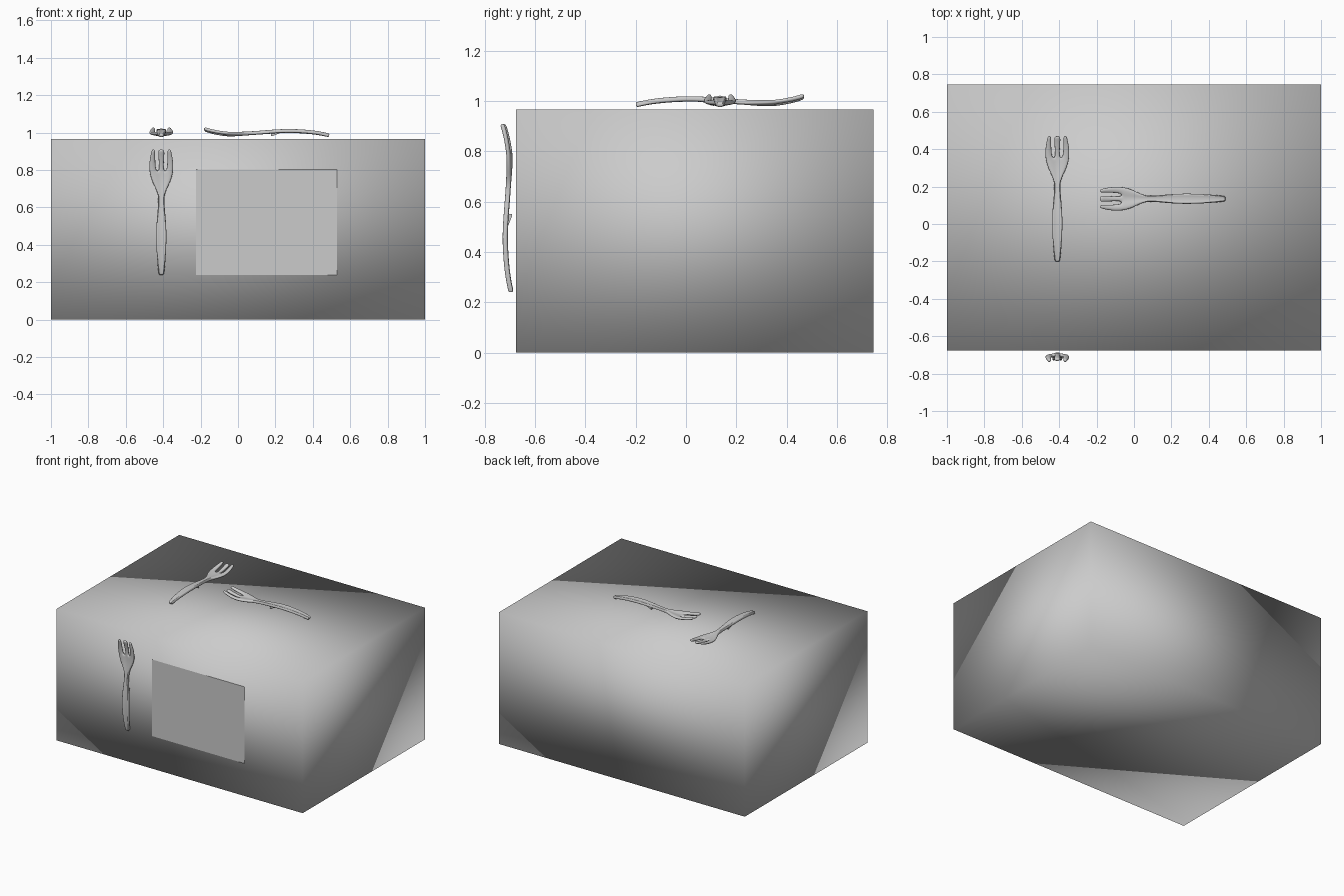
import bpy, bmesh
from math import radians

if "Cube" in bpy.data.objects:
    bpy.data.objects.remove(bpy.data.objects["Cube"])

TOP, FRONT = 0.967, -0.677

# Fork rows: distance from handle end, height, centre tine half width, slot outer edge, half width
ROWS = [
    (0.000, 0.018, 0.004, 0.008, 0.012),
    (0.010, 0.020, 0.005, 0.010, 0.015),
    (0.070, 0.033, 0.007, 0.014, 0.022),
    (0.200, 0.043, 0.009, 0.019, 0.029),
    (0.300, 0.038, 0.008, 0.016, 0.024),
    (0.390, 0.031, 0.005, 0.010, 0.014),
    (0.440, 0.028, 0.005, 0.011, 0.018),
    (0.490, 0.023, 0.009, 0.022, 0.047),
    (0.535, 0.022, 0.011, 0.027, 0.061),
    (0.555, 0.023, 0.012, 0.028, 0.064),
    (0.600, 0.029, 0.014, 0.031, 0.066),
    (0.650, 0.042, 0.018, 0.032, 0.056),
    (0.671, 0.051, 0.017, 0.033, 0.050),
]
SLOT_ROW = 9


def make_object(name, bm, smooth):
    bmesh.ops.recalc_face_normals(bm, faces=bm.faces)
    for f in bm.faces:
        f.smooth = smooth
    me = bpy.data.meshes.new(name)
    bm.to_mesh(me)
    bm.free()
    ob = bpy.data.objects.new(name, me)
    bpy.context.collection.objects.link(ob)
    return ob


def place(ob, loc, rot):
    ob.location = loc
    ob.rotation_euler = [radians(a) for a in rot]


def make_fork(name, loc, rot):
    # Body sheet with two slots left open between the tines
    bm = bmesh.new()
    grid = []
    for u, h, a, b, w in ROWS:
        cup = 0.004 * w / 0.06
        cols = [(-w, 2 * cup), (-b, cup), (-a, 0), (a, 0), (b, cup), (w, 2 * cup)]
        grid.append([bm.verts.new((x, u, h + c)) for x, c in cols])
    for i in range(len(grid) - 1):
        for j in range(5):
            if i >= SLOT_ROW and j in (1, 3):
                continue
            bm.faces.new((grid[i][j], grid[i][j + 1], grid[i + 1][j + 1], grid[i + 1][j]))
    fork = make_object(name, bm, True)
    sol = fork.modifiers.new("thickness", 'SOLIDIFY')
    sol.thickness, sol.offset = 0.019, 0
    sub = fork.modifiers.new("rounding", 'SUBSURF')
    sub.levels = sub.render_levels = 2
    place(fork, loc, rot)

    # Small wedge under the handle
    bm = bmesh.new()
    prof = [(0.245, 0.038), (0.312, 0.036), (0.312, 0.014), (0.300, 0.016)]
    sides = [[bm.verts.new((x, u, h)) for u, h in prof] for x in (-0.014, 0.014)]
    bm.faces.new(sides[0])
    bm.faces.new(sides[1])
    for k in range(4):
        n = (k + 1) % 4
        bm.faces.new((sides[0][k], sides[0][n], sides[1][n], sides[1][k]))
    place(make_object(name + "_stop", bm, False), loc, rot)


# Main box, softly shaded across its edges
bm = bmesh.new()
bmesh.ops.create_cube(bm, size=1)
depth = 0.745 - FRONT
for v in bm.verts:
    v.co = (v.co.x * 2, v.co.y * depth + (0.745 + FRONT) / 2, (v.co.z + 0.5) * TOP)
make_object("box", bm, True)

# Flat label panel on the front
bm = bmesh.new()
y = FRONT - 0.002
bm.faces.new([bm.verts.new(p) for p in
              ((-0.225, y, 0.24), (0.53, y, 0.24), (0.53, y, 0.803), (-0.225, y, 0.803))])
panel = make_object("front_panel", bm, False)
if panel.data.polygons[0].normal.y > 0:
    panel.data.flip_normals()

# Two forks on the lid, one on the front
make_fork("top_fork_left", (-0.41, -0.2, TOP), (0, 0, 0))
make_fork("top_fork_right", (0.488, 0.135, TOP), (0, 0, 90))
make_fork("front_fork", (-0.41, FRONT, 0.24), (90, 0, 0))
